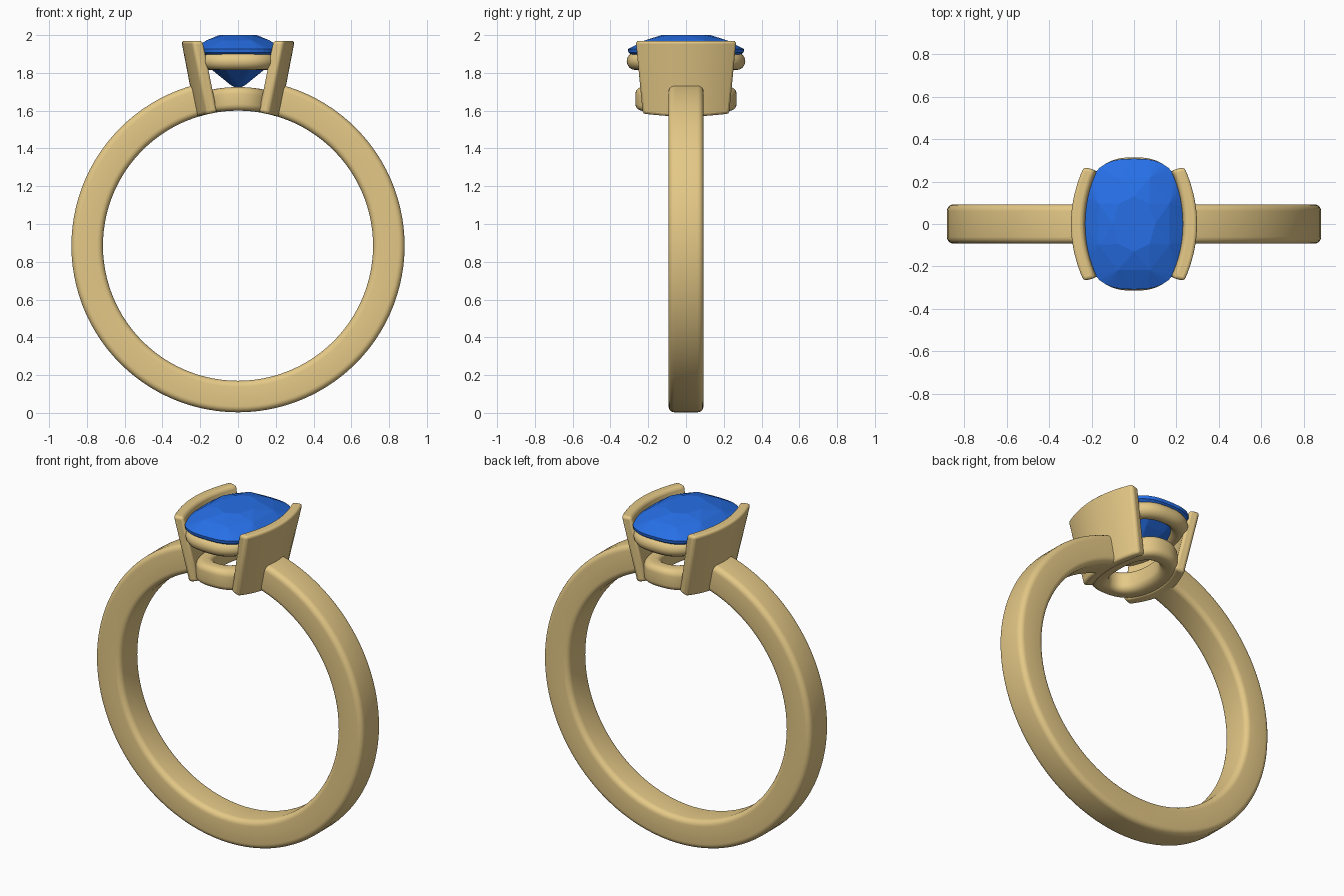
import bpy, bmesh
from math import sin, cos, pi, sqrt, radians, copysign

if "Cube" in bpy.data.objects:
    bpy.data.objects.remove(bpy.data.objects["Cube"])

CZ, R_IN, R_OUT = 0.885, 0.715, 0.882   # finger hole centre and radii


def material(name, color):
    m = bpy.data.materials.new(name)
    m.diffuse_color = color
    m.use_nodes = True
    m.node_tree.nodes["Principled BSDF"].inputs["Base Color"].default_value = m.diffuse_color
    return m


gold = material("gold", (0.78, 0.58, 0.24, 1))
blue = material("blue_stone", (0.02, 0.16, 0.80, 1))


def finish(name, bm, mat, smooth=True):
    bmesh.ops.recalc_face_normals(bm, faces=bm.faces)
    me = bpy.data.meshes.new(name)
    bm.to_mesh(me)
    bm.free()
    ob = bpy.data.objects.new(name, me)
    bpy.context.collection.objects.link(ob)
    me.materials.append(mat)
    if smooth:
        bpy.context.view_layer.objects.active = ob
        ob.select_set(True)
        bpy.ops.object.shade_smooth_by_angle(angle=radians(40))
        ob.select_set(False)
    return ob


def loft(name, sections, closed, mat):
    """Skin a row of equal closed sections; cap the ends when open."""
    bm = bmesh.new()
    rows = [[bm.verts.new(p) for p in s] for s in sections]
    k, n = len(rows[0]), len(rows)
    for i in range(n if closed else n - 1):
        a, b = rows[i], rows[(i + 1) % n]
        for j in range(k):
            bm.faces.new((a[j], a[(j + 1) % k], b[(j + 1) % k], b[j]))
    if not closed:
        bm.faces.new(rows[0])
        bm.faces.new(rows[-1])
    return finish(name, bm, mat)


def cushion(t, a, b, n=2.9):
    """Point on a cushion-shaped (superellipse) outline."""
    f = lambda v: copysign(abs(v) ** (2 / n), v)
    return a * f(cos(t)), b * f(sin(t))


def rounded_rect(w, h, r, seg=5):
    pts = []
    for q, (sx, sy) in enumerate([(1, 1), (-1, 1), (-1, -1), (1, -1)]):
        for i in range(seg + 1):
            t = (q + i / seg) * pi / 2
            pts.append((sx * (w / 2 - r) + r * cos(t), sy * (h / 2 - r) + r * sin(t)))
    return pts


def finger_z(x):
    return CZ + sqrt(R_IN ** 2 - x * x)


# Band: open at the top, ends buried in the side walls
prof = rounded_rect(R_OUT - R_IN, 0.185, 0.032)
mid = (R_OUT + R_IN) / 2
gap = radians(14.5)
sections = []
for i in range(97):
    t = gap + (2 * pi - 2 * gap) * i / 96
    sections.append([((mid + u) * sin(t), v, CZ + (mid + u) * cos(t)) for u, v in prof])
loft("band", sections, False, gold)

# Side walls: curved, flaring upward, bottoms trimmed to the finger hole
for side, label in ((1, "right_wall"), (-1, "left_wall")):
    sections = []
    for i in range(17):
        s = -1 + i / 8
        sec = []
        for x0, drop, low in ((0.30, 0.06, 0), (0.30, 0.06, 1), (0.238, 0.055, 1), (0.238, 0.055, 0)):
            x = x0 - drop * s * s
            y = s * (0.27 if x0 > 0.25 else 0.255)
            z = 1.97
            if low:
                x, y = x - 0.078, y * 0.86
                z = finger_z(x)
            sec.append((side * x, y, z))
        sections.append(sec)
    wall = loft(label, sections, False, gold)
    bev = wall.modifiers.new("soft_edges", 'BEVEL')
    bev.width, bev.segments = 0.016, 3
    bev.limit_method, bev.angle_limit = 'ANGLE', radians(40)

# Upper gallery ring: round wire under the stone
sections = []
for i in range(96):
    t = 2 * pi * i / 96
    sec = []
    for j in range(16):
        p = 2 * pi * j / 16
        d = 0.046 * cos(p)
        x, y = cushion(t, 0.188 + d, 0.268 + d, 2.6)
        sec.append((x, y, 1.862 + 0.047 * sin(p)))
    sections.append(sec)
loft("upper_gallery_ring", sections, True, gold)

# Lower base ring: underside follows the finger hole
prof = rounded_rect(0.095, 0.125, 0.035)
sections = []
for i in range(80):
    t = 2 * pi * i / 80
    sec = []
    for u, v in prof:
        x, y = cushion(t, 0.142 + u, 0.22 + u, 2.3)
        sec.append((x, y, finger_z(x) + 0.0625 + v))
    sections.append(sec)
loft("lower_base_ring", sections, True, gold)

# Stone: convex hull of staggered facet rings (height, scale, points, turn)
bm = bmesh.new()
bm.verts.new((0, 0, 1.715))
for z, s, n, turn in ((1.735, 0.16, 8, 0), (1.815, 0.62, 8, 0.5), (1.908, 0.99, 40, 0), (1.926, 1.0, 40, 0),
                      (1.972, 0.76, 8, 0.5), (2.0, 0.42, 8, 0)):
    for i in range(n):
        x, y = cushion(2 * pi * (i + turn) / n, 0.237 * s, 0.308 * s, 2.8 if n > 8 else 2.2)
        bm.verts.new((x, y, z))
bmesh.ops.convex_hull(bm, input=bm.verts)
finish("stone", bm, blue, smooth=False)
